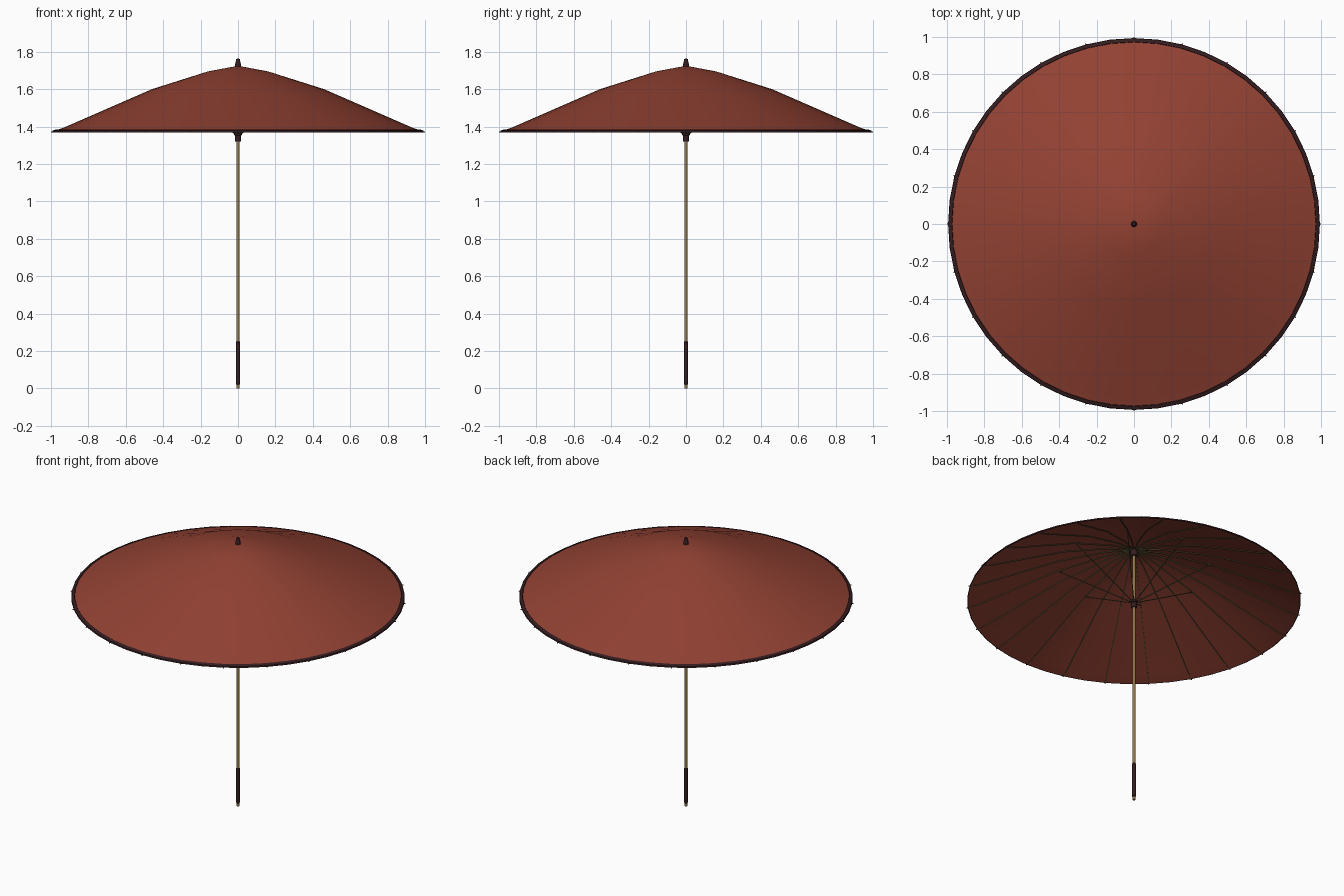
import bpy
import bmesh
from math import cos, sin, pi
from mathutils import Vector

cube = bpy.data.objects.get("Cube")
if cube:
    bpy.data.objects.remove(cube, do_unlink=True)


def material(name, rgb):
    m = bpy.data.materials.new(name)
    m.use_nodes = True
    m.diffuse_color = (*rgb, 1)
    m.node_tree.nodes["Principled BSDF"].inputs["Base Color"].default_value = (*rgb, 1)
    return m


RED = material("red paper", (0.29, 0.054, 0.033))
DARK = material("dark lacquer", (0.035, 0.012, 0.014))
WOOD = material("pale bamboo", (0.29, 0.18, 0.07))
RIB = material("rib bamboo", (0.10, 0.085, 0.035))


def finish(name, bm, mat, angle=0.6):
    bmesh.ops.remove_doubles(bm, verts=bm.verts, dist=1e-5)
    bmesh.ops.recalc_face_normals(bm, faces=bm.faces)
    mesh = bpy.data.meshes.new(name)
    bm.to_mesh(mesh)
    bm.free()
    mesh.materials.append(mat)
    obj = bpy.data.objects.new(name, mesh)
    bpy.context.collection.objects.link(obj)
    bpy.ops.object.select_all(action="DESELECT")
    obj.select_set(True)
    bpy.context.view_layer.objects.active = obj
    bpy.ops.object.shade_smooth_by_angle(angle=angle)
    return obj


def lathe(name, profile, mat, sides=12):
    """Spin a (radius, height) outline about the upright axis."""
    bm = bmesh.new()
    verts = [bm.verts.new((r, 0, z)) for r, z in profile]
    edges = [bm.edges.new(pair) for pair in zip(verts, verts[1:])]
    bmesh.ops.spin(bm, geom=verts + edges, axis=(0, 0, 1), cent=(0, 0, 0),
                   angle=2 * pi, steps=sides, use_merge=True)
    return finish(name, bm, mat)


def strut(bm, path, angle, width, depth):
    """Sweep a rectangular bar along a (radius, height) path, turned to an angle."""
    out = Vector((cos(angle), sin(angle), 0))
    side = Vector((-sin(angle), cos(angle), 0)) * width / 2
    rings = []
    for r, z in path:
        p = out * r + Vector((0, 0, z))
        low = p - Vector((0, 0, depth))
        rings.append([bm.verts.new(v) for v in (p - side, p + side, low + side, low - side)])
    for a, b in zip(rings, rings[1:]):
        for i in range(4):
            j = (i + 1) % 4
            bm.faces.new((a[i], a[j], b[j], b[i]))
    bm.faces.new(rings[0])
    bm.faces.new(rings[-1])


# Canopy shell: outer skin folded back to a close inner skin
outer = [(0, 1.725), (0.16, 1.695), (0.46, 1.60), (0.93, 1.395), (0.99, 1.374)]
inner = [(r, z - 0.004) for r, z in reversed(outer)]
lathe("canopy", outer + inner, RED, 48)

# Dark band around the rim
lathe("canopy_trim", [(0.972, 1.382), (0.974, 1.385), (0.992, 1.378),
                      (0.994, 1.369), (0.988, 1.369)], DARK, 48)

# Ribs lie against the inner skin
bm = bmesh.new()
rib_path = [(r, z - 0.004) for r, z in outer[1:-1]]
rib_path = [(0.015, 1.718)] + rib_path + [(1.0, 1.372)]
for i in range(24):
    strut(bm, rib_path, i * pi / 12, 0.005, 0.005)
finish("ribs", bm, RIB)

# Stretchers brace the ribs from the sliding runner
bm = bmesh.new()
for i in range(8):
    strut(bm, [(0.012, 1.362), (0.45, 1.597)], i * pi / 4, 0.005, 0.005)
finish("stretchers", bm, RIB)

# Centre pole with its fittings
lathe("pole", [(0, 0), (0.009, 0), (0.009, 1.72), (0, 1.72)], WOOD)
lathe("handle", [(0.009, 0.02), (0.012, 0.024), (0.012, 0.246), (0.009, 0.25)], DARK)
lathe("runner", [(0.009, 1.32), (0.017, 1.32), (0.017, 1.352), (0.022, 1.355),
                 (0.022, 1.37), (0.009, 1.37)], DARK)
lathe("top_hub", [(0.009, 1.675), (0.02, 1.675), (0.022, 1.715), (0.009, 1.715)], DARK)
lathe("finial", [(0, 1.71), (0.016, 1.715), (0.016, 1.732), (0.009, 1.762), (0, 1.764)], DARK)
